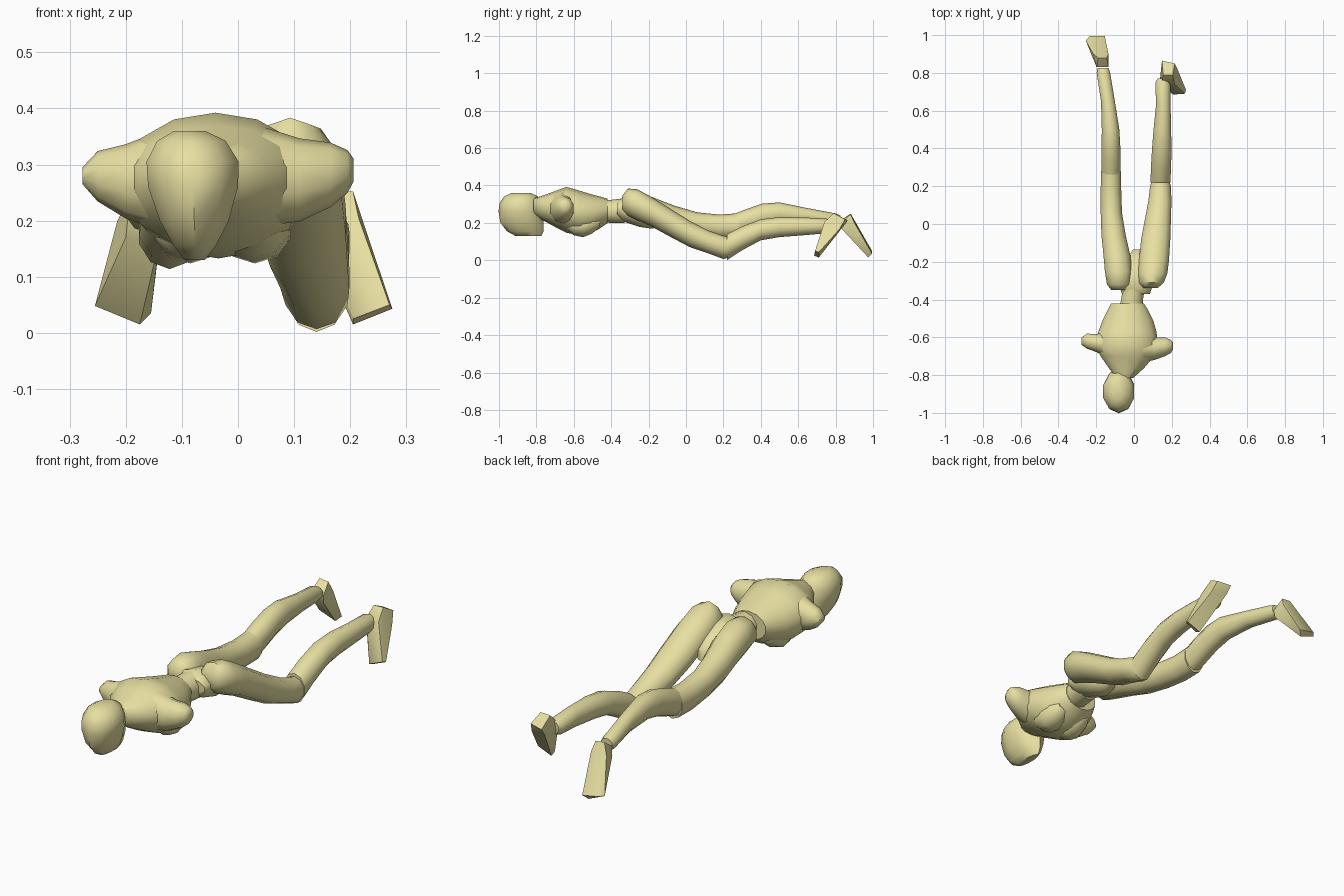
import bpy, bmesh, math
from mathutils import Vector

mat = bpy.data.materials.new("pale_khaki")
mat.diffuse_color = (0.80, 0.74, 0.36, 1)


def finish(name, bm):
    bmesh.ops.recalc_face_normals(bm, faces=bm.faces[:])
    me = bpy.data.meshes.new(name)
    bm.to_mesh(me)
    bm.free()
    ob = bpy.data.objects.new(name, me)
    bpy.context.collection.objects.link(ob)
    me.materials.append(mat)
    bpy.ops.object.select_all(action='DESELECT')
    ob.select_set(True)
    bpy.context.view_layer.objects.active = ob
    bpy.ops.object.shade_smooth_by_angle(angle=math.radians(50))
    return ob


def loft(name, axis, rings, sides=10):
    """Rings are (position on axis, centre a, radius a, low b, high b)."""
    bm = bmesh.new()
    loops = []
    for p, a, ra, lo, hi in rings:
        loop = []
        for i in range(sides):
            t = 2 * math.pi * (i + 0.5) / sides
            u = a + ra * 1.04 * math.cos(t)
            v = (lo + hi) / 2 + (hi - lo) / 2 * 1.02 * math.sin(t)
            co = {'x': (p, u, v), 'y': (u, p, v), 'z': (u, v, p)}[axis]
            loop.append(bm.verts.new(co))
        loops.append(loop)
    for l0, l1 in zip(loops, loops[1:]):
        for i in range(sides):
            j = (i + 1) % sides
            bm.faces.new((l0[i], l0[j], l1[j], l1[i]))
    bm.faces.new(loops[0])
    bm.faces.new(loops[-1])
    return finish(name, bm)


def hull(name, points):
    bm = bmesh.new()
    for p in points:
        bm.verts.new(p)
    res = bmesh.ops.convex_hull(bm, input=bm.verts[:])
    loose = [v for v in bm.verts if not v.link_faces]
    bmesh.ops.delete(bm, geom=loose, context='VERTS')
    return finish(name, bm)


# Head, face down: stacked from chin ridge to crown
loft("head", 'z', [
    (0.130, -0.077, 0.018, -0.91, -0.775), (0.155, -0.077, 0.038, -0.955, -0.763),
    (0.20, -0.078, 0.062, -0.99, -0.763), (0.26, -0.080, 0.081, -1.0, -0.768),
    (0.305, -0.081, 0.083, -0.995, -0.78), (0.342, -0.083, 0.062, -0.97, -0.795),
    (0.360, -0.086, 0.028, -0.93, -0.83)])

# Torso from neck to waist
loft("torso", 'y', [
    (-0.815, -0.05, 0.045, 0.25, 0.33), (-0.765, -0.04, 0.09, 0.215, 0.345),
    (-0.70, -0.035, 0.14, 0.18, 0.368), (-0.64, -0.04, 0.165, 0.15, 0.39),
    (-0.57, -0.035, 0.152, 0.135, 0.37), (-0.51, -0.032, 0.132, 0.145, 0.352),
    (-0.455, -0.032, 0.105, 0.175, 0.338), (-0.42, -0.035, 0.085, 0.20, 0.328)], 14)

# Chest lobes underneath
for side, x in (("left", -0.085), ("right", 0.03)):
    loft("chest_" + side, 'y', [
        (-0.645, x, 0.03, 0.17, 0.23), (-0.60, x, 0.06, 0.135, 0.25),
        (-0.55, x, 0.064, 0.125, 0.25), (-0.50, x, 0.055, 0.145, 0.25),
        (-0.46, x, 0.03, 0.18, 0.24)])

# Armless shoulders
loft("shoulder_right", 'x', [
    (0.03, -0.66, 0.075, 0.19, 0.37), (0.11, -0.66, 0.06, 0.20, 0.345),
    (0.165, -0.65, 0.05, 0.225, 0.338), (0.195, -0.648, 0.035, 0.25, 0.325),
    (0.206, -0.645, 0.02, 0.27, 0.31)])
loft("shoulder_left", 'x', [
    (-0.12, -0.645, 0.075, 0.18, 0.365), (-0.20, -0.63, 0.048, 0.205, 0.335),
    (-0.25, -0.62, 0.04, 0.235, 0.323), (-0.277, -0.62, 0.02, 0.265, 0.295)])

# Waist and pelvis
loft("waist", 'y', [
    (-0.46, -0.02, 0.065, 0.21, 0.32), (-0.40, -0.01, 0.058, 0.20, 0.322),
    (-0.33, 0.0, 0.06, 0.20, 0.33)])
loft("pelvis", 'y', [
    (-0.37, 0.01, 0.075, 0.24, 0.31), (-0.34, 0.01, 0.085, 0.21, 0.335),
    (-0.25, 0.01, 0.08, 0.18, 0.32), (-0.18, 0.012, 0.05, 0.17, 0.28),
    (-0.135, 0.018, 0.022, 0.19, 0.24)])

# Right leg, knee on the ground
loft("thigh_right", 'y', [
    (-0.34, 0.085, 0.04, 0.27, 0.345), (-0.31, 0.093, 0.066, 0.24, 0.382),
    (-0.26, 0.100, 0.078, 0.215, 0.378), (-0.19, 0.106, 0.08, 0.185, 0.34),
    (-0.08, 0.115, 0.078, 0.125, 0.272), (0.02, 0.126, 0.07, 0.072, 0.21),
    (0.12, 0.137, 0.062, 0.038, 0.158), (0.20, 0.14, 0.056, 0.008, 0.13),
    (0.225, 0.14, 0.048, 0.015, 0.125)])
loft("shin_right", 'y', [
    (0.22, 0.14, 0.053, 0.003, 0.14), (0.30, 0.143, 0.054, 0.055, 0.18),
    (0.40, 0.147, 0.052, 0.108, 0.218), (0.50, 0.15, 0.047, 0.125, 0.23),
    (0.63, 0.155, 0.039, 0.135, 0.228), (0.75, 0.153, 0.04, 0.145, 0.222),
    (0.77, 0.155, 0.03, 0.155, 0.215)])

# Left leg, a little higher
loft("thigh_left", 'y', [
    (-0.35, -0.08, 0.04, 0.25, 0.325), (-0.32, -0.08, 0.064, 0.22, 0.355),
    (-0.25, -0.083, 0.072, 0.20, 0.36), (-0.17, -0.09, 0.072, 0.18, 0.332),
    (-0.06, -0.108, 0.065, 0.15, 0.29), (0.06, -0.12, 0.057, 0.13, 0.255),
    (0.18, -0.122, 0.055, 0.115, 0.243), (0.28, -0.122, 0.053, 0.115, 0.25)])
loft("shin_left", 'y', [
    (0.26, -0.122, 0.05, 0.12, 0.248), (0.33, -0.122, 0.052, 0.145, 0.275),
    (0.41, -0.122, 0.05, 0.175, 0.302), (0.50, -0.124, 0.047, 0.195, 0.308),
    (0.65, -0.138, 0.037, 0.195, 0.278), (0.80, -0.162, 0.036, 0.18, 0.25),
    (0.825, -0.164, 0.03, 0.185, 0.24)])

# Feet: heel block tapering down to the toes
hull("foot_right", [
    (0.145, 0.75, 0.205), (0.215, 0.74, 0.205), (0.155, 0.79, 0.25),
    (0.205, 0.79, 0.252), (0.148, 0.865, 0.213), (0.215, 0.85, 0.218),
    (0.137, 0.76, 0.17), (0.15, 0.84, 0.18), (0.23, 0.82, 0.165),
    (0.205, 0.685, 0.025), (0.270, 0.69, 0.05), (0.205, 0.71, 0.015), (0.275, 0.71, 0.043)])
hull("foot_left", [
    (-0.195, 0.83, 0.215), (-0.135, 0.83, 0.20), (-0.19, 0.88, 0.25),
    (-0.145, 0.88, 0.245), (-0.135, 0.90, 0.20), (-0.20, 0.835, 0.17),
    (-0.14, 0.835, 0.165), (-0.215, 0.90, 0.20),
    (-0.255, 0.97, 0.048), (-0.235, 0.995, 0.05), (-0.175, 0.975, 0.015),
    (-0.155, 0.995, 0.035)])
